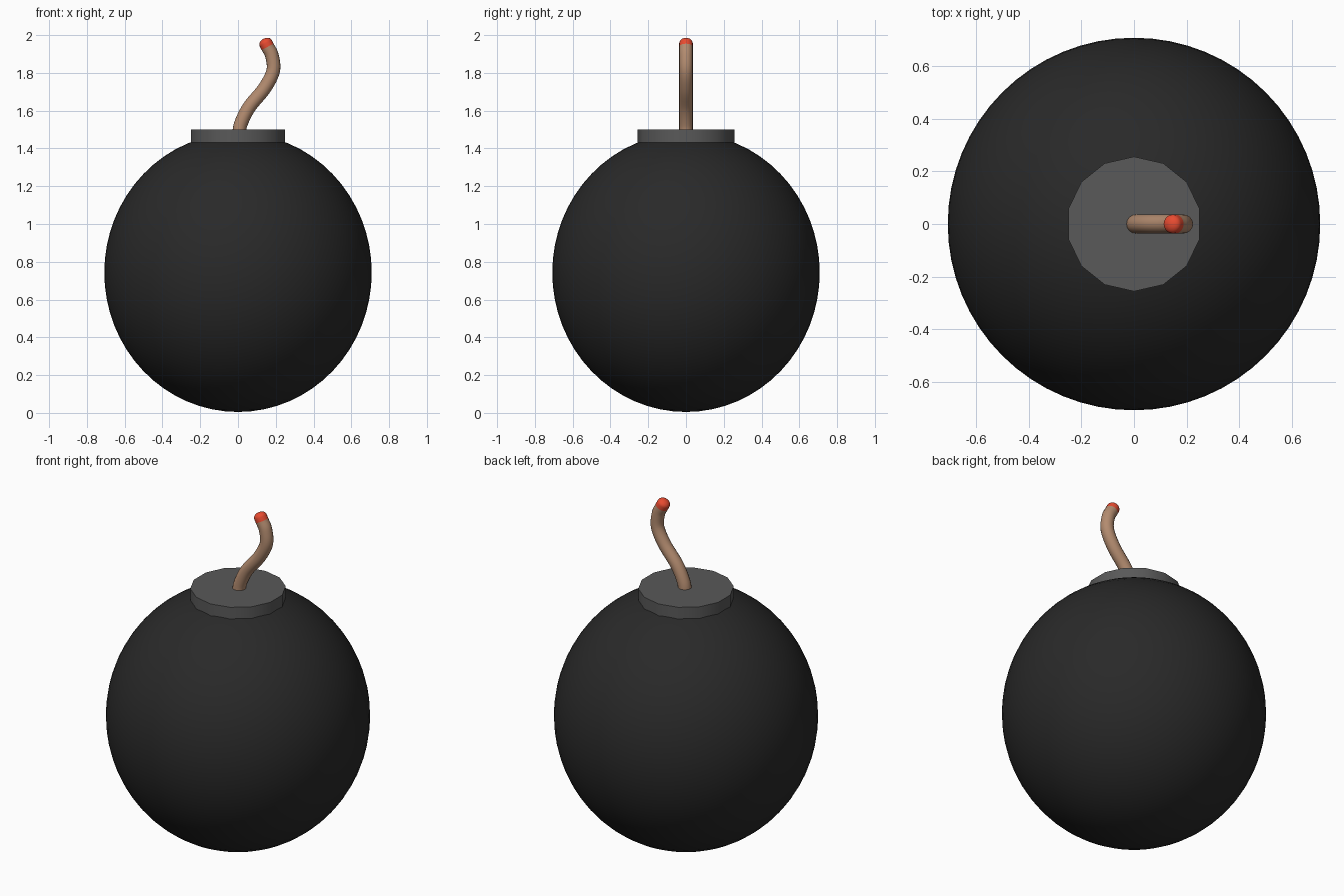
import bpy, bmesh, math
from mathutils import Vector

if "Cube" in bpy.data.objects:
    bpy.data.objects.remove(bpy.data.objects["Cube"])


def material(name, rgb):
    m = bpy.data.materials.new(name)
    m.diffuse_color = (*rgb, 1)
    m.use_nodes = True
    m.node_tree.nodes["Principled BSDF"].inputs["Base Color"].default_value = m.diffuse_color
    return m


def finish(name, bm, mat, angle=40):
    bmesh.ops.recalc_face_normals(bm, faces=bm.faces)
    me = bpy.data.meshes.new(name)
    bm.to_mesh(me)
    bm.free()
    ob = bpy.data.objects.new(name, me)
    bpy.context.collection.objects.link(ob)
    me.materials.append(mat)
    bpy.ops.object.select_all(action='DESELECT')
    ob.select_set(True)
    bpy.context.view_layer.objects.active = ob
    bpy.ops.object.shade_smooth_by_angle(angle=math.radians(angle))
    return ob


def spline(pts, steps=6):
    """Catmull-Rom curve through (x, z) points in the y = 0 plane."""
    p = [Vector((x, 0, z)) for x, z in pts]
    p = [2 * p[0] - p[1]] + p + [2 * p[-1] - p[-2]]
    out = []
    for a, b, c, d in zip(p, p[1:], p[2:], p[3:]):
        for i in range(steps):
            t = i / steps
            out.append(0.5 * (2 * b + (c - a) * t + (2 * a - 5 * b + 4 * c - d) * t * t
                              + (3 * b - a - 3 * c + d) * t ** 3))
    return out + [p[-2]]


def tube(name, path, radii, mat, sides=16):
    bm = bmesh.new()
    rings = []
    for i, (c, r) in enumerate(zip(path, radii)):
        t = (path[min(i + 1, len(path) - 1)] - path[max(i - 1, 0)]).normalized()
        u, v = Vector((0, 1, 0)), t.cross(Vector((0, 1, 0)))
        rings.append([bm.verts.new(c + r * (math.cos(a) * u + math.sin(a) * v))
                      for a in (2 * math.pi * k / sides for k in range(sides))])
    for a, b in zip(rings, rings[1:]):
        for k in range(sides):
            n = (k + 1) % sides
            bm.faces.new((a[k], a[n], b[n], b[k]))
    bm.faces.new(rings[0])
    bm.faces.new(rings[-1])
    return finish(name, bm, mat)


black = material("black_iron", (0.022, 0.022, 0.022))
grey = material("cap_grey", (0.1, 0.1, 0.1))
cord = material("cord", (0.45, 0.26, 0.16))
red = material("ember", (0.8, 0.07, 0.03))

# Slightly tall round body
bm = bmesh.new()
bmesh.ops.create_uvsphere(bm, u_segments=64, v_segments=32, radius=1)
bmesh.ops.scale(bm, vec=(0.708, 0.708, 0.738), verts=bm.verts)
bmesh.ops.translate(bm, vec=(0, 0, 0.743), verts=bm.verts)
finish("body", bm, black)

# Fourteen-sided cap, a corner pointing to the back
bm = bmesh.new()
ring = [bm.verts.new((0.256 * math.sin(2 * math.pi * k / 14),
                      0.256 * math.cos(2 * math.pi * k / 14), 1.425)) for k in range(14)]
base = bm.faces.new(ring)
top = bmesh.ops.extrude_face_region(bm, geom=[base], use_keep_orig=True)
bmesh.ops.translate(bm, vec=(0, 0, 0.075),
                    verts=[g for g in top["geom"] if isinstance(g, bmesh.types.BMVert)])
finish("cap", bm, grey)

# Curved fuse cord
R = 0.036
path = spline([(0.005, 1.47), (0.015, 1.53), (0.06, 1.62), (0.14, 1.718),
               (0.186, 1.81), (0.18, 1.89), (0.157, 1.938)])
tube("fuse", path, [R] * len(path), cord)

# Glowing rounded tip
start = path[-1]
d = (path[-1] - path[-2]).normalized()
dome = [math.radians(a) for a in range(0, 90, 14)]
tip_path = [start] + [start + d * (0.022 + 0.026 * math.sin(a)) for a in dome]
tube("fuse_tip", tip_path, [R] + [R * math.cos(a) for a in dome], red)
